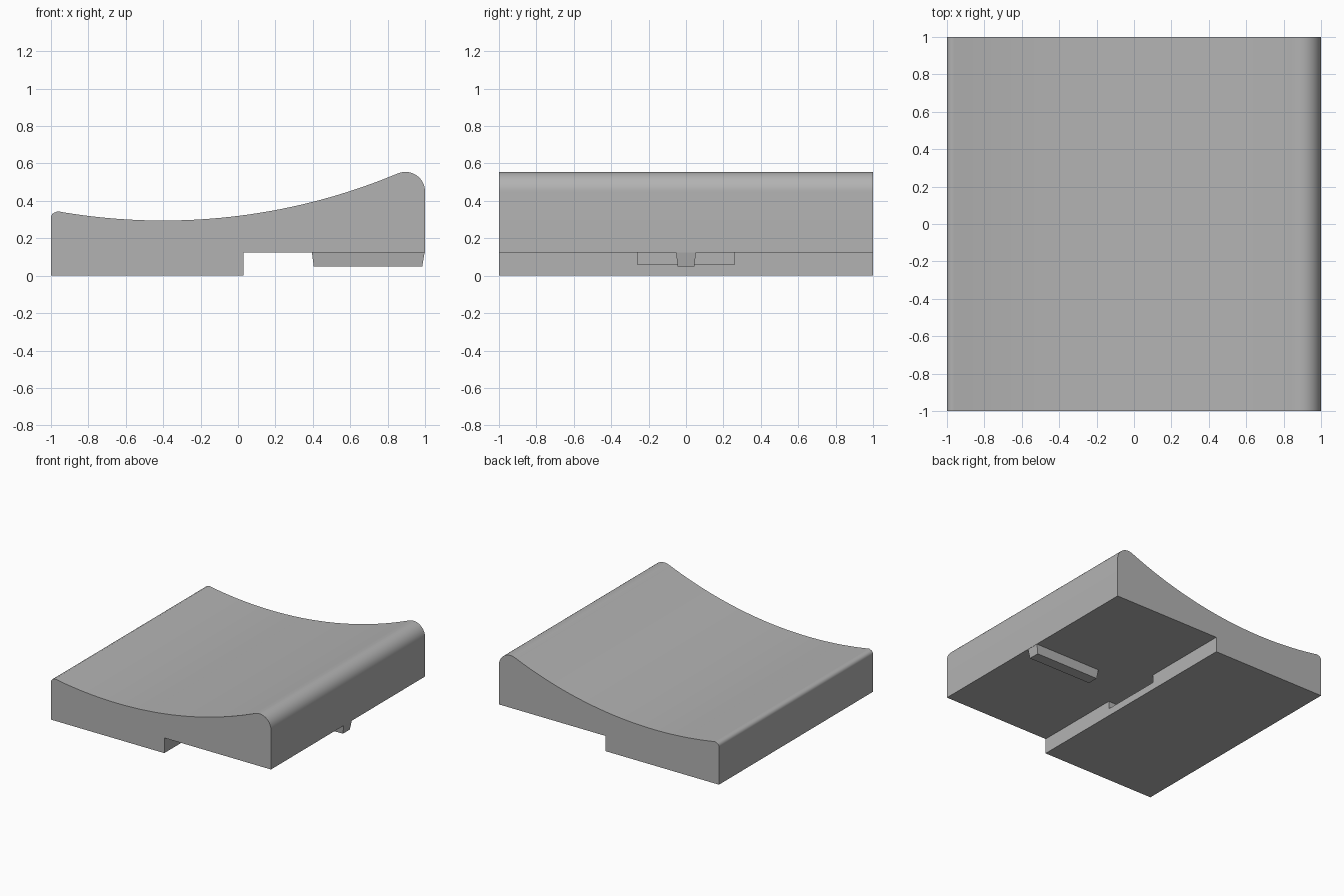
import bpy
import bmesh
import math

cube = bpy.data.objects.get("Cube")
if cube:
    bpy.data.objects.remove(cube, do_unlink=True)

GREY = (0.45, 0.45, 0.45, 1)
mat = bpy.data.materials.new("plain grey")
mat.use_nodes = True
mat.diffuse_color = GREY
mat.node_tree.nodes["Principled BSDF"].inputs["Base Color"].default_value = GREY


def arc(cx, cz, r, start, end, steps):
    """Points along a circular arc, angles in degrees."""
    angles = [math.radians(start + (end - start) * i / steps) for i in range(steps + 1)]
    return [(cx + r * math.cos(a), cz + r * math.sin(a)) for a in angles]


def extrude_profile(name, points, half_width):
    """Extrude an x-z outline along y, centred on y = 0."""
    bm = bmesh.new()
    face = bm.faces.new([bm.verts.new((x, -half_width, z)) for x, z in points])
    new = bmesh.ops.extrude_face_region(bm, geom=[face])["geom"]
    moved = [v for v in new if isinstance(v, bmesh.types.BMVert)]
    bmesh.ops.translate(bm, verts=moved, vec=(0, 2 * half_width, 0))
    bmesh.ops.recalc_face_normals(bm, faces=bm.faces)
    mesh = bpy.data.meshes.new(name)
    bm.to_mesh(mesh)
    bm.free()
    mesh.materials.append(mat)
    obj = bpy.data.objects.new(name, mesh)
    bpy.context.collection.objects.link(obj)
    return obj


def select_only(obj):
    bpy.ops.object.select_all(action="DESELECT")
    obj.select_set(True)
    bpy.context.view_layer.objects.active = obj


# Body: stepped underside, rounded high lip, dished top
STEP_X, STEP_Z = 0.03, 0.125
outline = [(-1, 0), (STEP_X, 0), (STEP_X, STEP_Z), (1, STEP_Z)]
outline += arc(0.895, 0.45, 0.105, 0, 113, 14)
outline += arc(-0.4, 3.545, 3.25, -67.5, -100, 40)
outline += arc(-0.97, 0.31, 0.03, 100, 180, 5)
body = extrude_profile("dished_body", outline, 1)

# Pocket cut into the step wall
cutter = extrude_profile("pocket_cutter",
                         [(-0.5, 0.06), (0.2, 0.06), (0.2, STEP_Z), (-0.5, STEP_Z)], 0.26)
cutter.hide_render = True
select_only(body)
cut = body.modifiers.new("pocket", "BOOLEAN")
cut.operation = "DIFFERENCE"
cut.solver = "EXACT"
cut.object = cutter
bpy.ops.object.modifier_apply(modifier=cut.name)
bpy.data.objects.remove(cutter, do_unlink=True)
bpy.ops.object.shade_smooth_by_angle(angle=math.radians(30))

# Tapered rib under the raised half
rib = extrude_profile("underside_rib",
                      [(0.395, STEP_Z), (0.405, 0.05), (0.985, 0.05), (0.998, STEP_Z)], 0.053)
for v in rib.data.vertices:
    if v.co.z < 0.1:
        v.co.y *= 0.85
